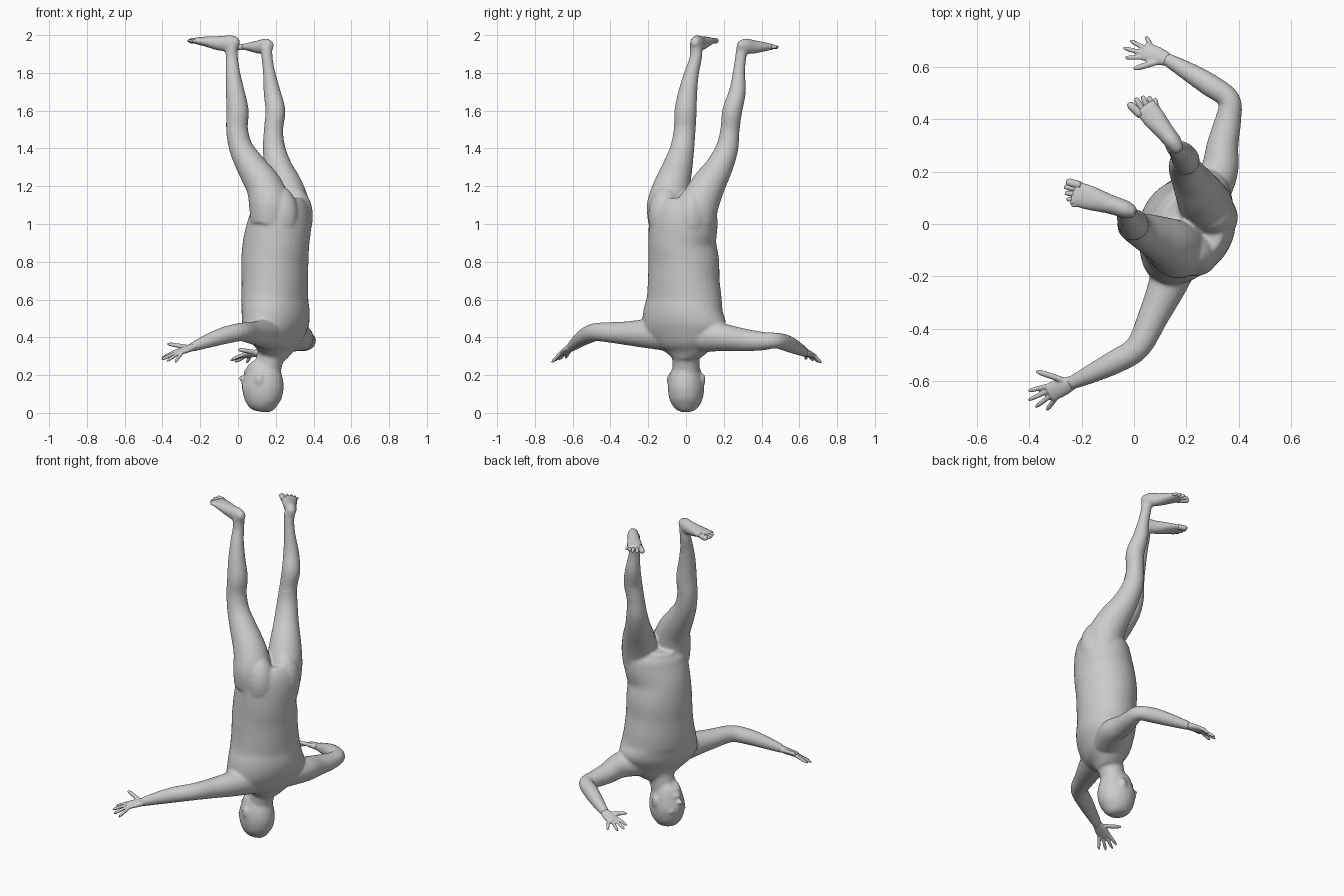
import bpy, bmesh, math
from mathutils import Vector as V, Matrix

LAT = V((.47, .88, 0)).normalized()      # torso sideways axis
BACK = V((.88, -.47, 0)).normalized()    # direction the back points
FACE = V((-.97, .24, 0)).normalized()    # direction the face points
EAR = V((.24, .97, 0)).normalized()      # sideways axis of the head
UP = V((0, 0, 1))


def catmull(p0, p1, p2, p3, t):
    return [0.5 * (2 * b + (c - a) * t + (2 * a - 5 * b + 4 * c - d) * t * t
            + (3 * b - a - 3 * c + d) * t ** 3) for a, b, c, d in zip(p0, p1, p2, p3)]


def loft(bm, secs, side, steps=4, n=24):
    """Closed tube; each section is x, y, z, half width along side, half depth."""
    secs = [s if len(s) == 5 else (*s, s[3]) for s in secs]
    e = [secs[0]] + secs + [secs[-1]]
    pts = [catmull(*e[i:i + 4], k / steps) for i in range(len(secs) - 1) for k in range(steps)]
    pts.append(secs[-1])
    rings = []
    for i, p in enumerate(pts):
        t = (V(pts[min(i + 1, len(pts) - 1)][:3]) - V(pts[max(i - 1, 0)][:3])).normalized()
        s = (side - t * side.dot(t)).normalized()
        u = t.cross(s)
        rings.append([bm.verts.new(V(p[:3]) + s * p[3] * math.cos(2 * math.pi * j / n)
                      + u * p[4] * math.sin(2 * math.pi * j / n)) for j in range(n)])
    for a, b in zip(rings, rings[1:]):
        for j in range(n):
            bm.faces.new((a[j], a[(j + 1) % n], b[(j + 1) % n], b[j]))
    bm.faces.new(rings[0])
    bm.faces.new(rings[-1])


def ball(bm, c, size, fwd=FACE, lat=EAR):
    """Ellipsoid with radii along forward, sideways and vertical."""
    m = Matrix((fwd, lat, fwd.cross(lat))).transposed().to_4x4()
    bmesh.ops.create_uvsphere(bm, u_segments=20, v_segments=12, radius=1,
                              matrix=Matrix.Translation(c) @ m @ Matrix.Diagonal((*size, 1)))


def digit(bm, a, b, r):
    """Rounded finger or toe."""
    a, b = V(a), V(b)
    d = (b - a).normalized()
    loft(bm, [(*a, r), (*a.lerp(b, .5), r), (*a.lerp(b, .85), r * .9),
              (*(b + d * .002), r * .45)], V((.3, .2, 1)), 2, 10)


def finish(name, bm, voxel=0, smooth=0):
    bmesh.ops.recalc_face_normals(bm, faces=bm.faces)
    for f in bm.faces:
        f.smooth = True
    me = bpy.data.meshes.new(name)
    bm.to_mesh(me)
    bm.free()
    ob = bpy.data.objects.new(name, me)
    bpy.context.collection.objects.link(ob)
    if voxel:
        m = ob.modifiers.new("fuse", 'REMESH')
        m.mode = 'VOXEL'
        m.voxel_size = voxel
        m.use_smooth_shade = True
        s = ob.modifiers.new("soften", 'SMOOTH')
        s.factor = .5
        s.iterations = smooth


body = bmesh.new()
# torso, shoulders at the bottom and hips at the top
loft(body, [(.19, 0, .29, .075, .065), (.195, 0, .34, .145, .09), (.2, -.005, .39, .2, .125),
            (.2, -.01, .45, .238, .15), (.2, -.015, .52, .226, .165), (.195, -.01, .6, .208, .167),
            (.195, -.012, .7, .195, .17), (.195, -.012, .8, .191, .174), (.202, -.02, .9, .181, .174),
            (.22, -.015, 1.0, .187, .163), (.222, -.015, 1.07, .18, .15),
            (.215, -.015, 1.12, .14, .125)], LAT, n=40)
# buttocks
for s in (-1, 1):
    ball(body, V((.22, -.015, 1.04)) + BACK * .04 + LAT * .08 * s, (.108, .092, .16), BACK, LAT)
# neck and head
loft(body, [(.15, 0, .18, .07), (.165, 0, .27, .072), (.18, 0, .32, .078), (.19, 0, .37, .09)], EAR)
loft(body, [(.14, 0, .004, .018, .02), (.14, 0, .018, .052, .057), (.135, 0, .06, .083, .093),
            (.132, 0, .12, .095, .11), (.132, 0, .17, .092, .107), (.122, .003, .215, .08, .096),
            (.105, .006, .25, .062, .076), (.09, .01, .275, .04, .05)], EAR, n=32)
# face details: forward, sideways, height, radii
FEATURES = [(.108, 0, .183, (.02, .018, .016)), (.1, 0, .16, (.016, .012, .032)),
            (.086, 0, .214, (.017, .028, .008)), (.08, 0, .226, (.017, .024, .008))]
for s in (-1, 1):
    FEATURES += [(-.005, s * .092, .175, (.022, .013, .034)), (.083, s * .036, .13, (.02, .028, .009)),
                 (.081, s * .034, .152, (.016, .018, .01))]
for fwd, lat, z, size in FEATURES:
    ball(body, V((.128, .002, z)) + FACE * fwd + EAR * lat, size)
# legs
loft(body, [(.165, -.1, 1.0, .1), (.168, -.097, 1.1, .11), (.138, -.075, 1.2, .097), (.074, -.045, 1.3, .08),
            (.017, -.02, 1.4, .064), (-.005, -.007, 1.5, .058), (-.002, -.002, 1.6, .059),
            (-.015, .01, 1.7, .05), (-.027, .03, 1.8, .039), (-.033, .052, 1.88, .033),
            (-.032, .055, 1.95, .034)], LAT)
loft(body, [(.28, .06, 1.0, .095), (.275, .07, 1.1, .103), (.25, .115, 1.2, .092), (.214, .175, 1.3, .073),
            (.191, .217, 1.4, .06), (.188, .233, 1.5, .051), (.198, .245, 1.6, .053),
            (.18, .272, 1.7, .045), (.165, .28, 1.8, .033), (.155, .288, 1.87, .03),
            (.15, .297, 1.935, .031)], LAT)
# feet
loft(body, [(.006, .042, 1.967, .02, .02), (-.03, .055, 1.96, .034, .04), (-.09, .075, 1.956, .037, .04),
            (-.17, .1, 1.966, .048, .027), (-.235, .12, 1.971, .05, .015)], V((.3, 1, 0)))
loft(body, [(.175, .277, 1.948, .02, .02), (.152, .31, 1.944, .032, .039), (.12, .35, 1.938, .036, .038),
            (.072, .41, 1.938, .045, .025), (.038, .453, 1.939, .047, .015)], V((.8, .6, 0)))
# arms
loft(body, [(.17, -.12, .42, .09), (.125, -.24, .42, .073), (.075, -.35, .423, .059), (.015, -.47, .428, .049),
            (-.07, -.525, .41, .046), (-.16, -.57, .38, .037), (-.245, -.61, .347, .025)], UP)
loft(body, [(.27, .1, .41, .09), (.325, .2, .4, .073), (.338, .3, .387, .061), (.36, .4, .38, .05),
            (.364, .475, .383, .042), (.29, .53, .37, .044), (.21, .58, .347, .037),
            (.12, .632, .32, .025)], UP)
finish("body", body, .0075, 11)

# hands: wrist, knuckle centre, side axis, finger tips, thumb tip
HANDS = {
    "right_hand": ((-.23, -.603, .352), (-.325, -.645, .319), (.6, -.78, -.1),
                   [(-.402, -.637, .292), (-.402, -.672, .283), (-.375, -.698, .274), (-.333, -.71, .268)],
                   (-.372, -.562, .365)),
    "left_hand": ((.13, .627, .322), (.035, .662, .305), (.62, .78, -.1),
                  [(-.032, .635, .285), (-.04, .672, .278), (-.014, .7, .27), (.046, .715, .265)],
                  (0, .592, .335))}
for name, (w, k, side, tips, thumb) in HANDS.items():
    bm = bmesh.new()
    w, k, side = V(w), V(k), V(side).normalized()
    loft(bm, [(*w, .025, .021), (*w.lerp(k, .45), .035, .018), (*k, .037, .013)], side)
    for i, tip in enumerate(tips):
        digit(bm, w.lerp(k, .85) + side * (-.027 + .018 * i), tip, .0095)
    digit(bm, w.lerp(k, .2) - side * .014, thumb, .012)
    finish(name, bm, .0045, 3)

# toes, from the big toe outward
TOES = {
    "right_toes": ((-.205, .146, 1.97), (-.195, .078, 1.97),
                   [(-.257, .162), (-.265, .142), (-.262, .118), (-.255, .094), (-.237, .072)], 1.97),
    "left_toes": ((.028, .415, 1.938), (.085, .45, 1.938),
                  [(-.02, .46), (.006, .48), (.033, .487), (.058, .486), (.08, .478)], 1.936)}
for name, (a, b, tips, z) in TOES.items():
    bm = bmesh.new()
    for i, t in enumerate(tips):
        digit(bm, V(a).lerp(V(b), i / 4), (*t, z), .016 if i == 0 else .0115 - .0005 * i)
    finish(name, bm)
